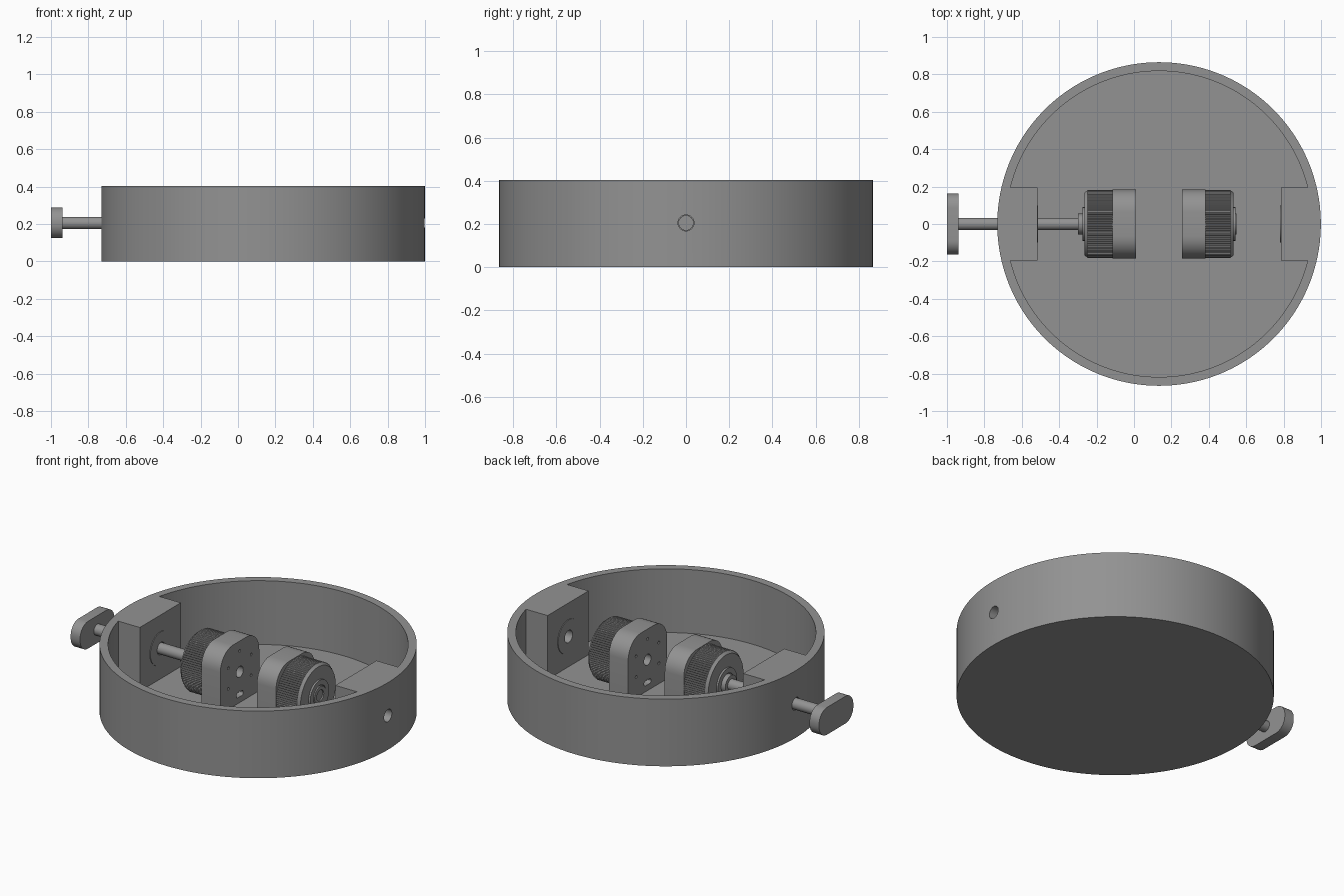
import bpy, bmesh, math
from mathutils import Vector

if "Cube" in bpy.data.objects:
    bpy.data.objects.remove(bpy.data.objects["Cube"])

grey = bpy.data.materials.new("mid_grey")
grey.diffuse_color = (0.29, 0.29, 0.29, 1)
grey.use_nodes = True
grey.node_tree.nodes["Principled BSDF"].inputs["Base Color"].default_value = grey.diffuse_color

CX, AXIS = 0.134, 0.205     # drum centre in x, shaft height in z
R_OUT, R_IN, H, FLOOR = 0.865, 0.818, 0.404, 0.02


def circle(r, n=48, cu=0.0, cv=0.0):
    return [(cu + r * math.cos(2 * math.pi * i / n), cv + r * math.sin(2 * math.pi * i / n))
            for i in range(n)]


def rounded(hw, lo, hi, r_top, r_low, n=8):
    """Rounded rectangle with separate top and bottom corner radii."""
    pts = []
    for sx, top, a0 in ((1, True, 0), (-1, True, 90), (-1, False, 180), (1, False, 270)):
        r = r_top if top else r_low
        if r == 0:
            pts.append((sx * hw, lo))
            continue
        cy = hi - r if top else lo + r
        for i in range(n + 1):
            a = math.radians(a0 + 90 * i / n)
            pts.append((sx * (hw - r) + r * math.cos(a), cy + r * math.sin(a)))
    return pts


def prism(name, pts, a, b, axis="X", end_scale=1.0):
    """Extrude a profile from a to b along z, or along x about the shaft axis."""
    bm = bmesh.new()

    def place(u, v, t):
        return Vector((t, u, v + AXIS)) if axis == "X" else Vector((u + CX, v, t))
    lo = [bm.verts.new(place(u, v, a)) for u, v in pts]
    hi = [bm.verts.new(place(u * end_scale, v * end_scale, b)) for u, v in pts]
    bm.faces.new(lo)
    bm.faces.new(hi)
    for i in range(len(pts)):
        j = (i + 1) % len(pts)
        bm.faces.new((lo[i], lo[j], hi[j], hi[i]))
    bmesh.ops.recalc_face_normals(bm, faces=bm.faces)
    me = bpy.data.meshes.new(name)
    bm.to_mesh(me)
    bm.free()
    me.materials.append(grey)
    ob = bpy.data.objects.new(name, me)
    bpy.context.collection.objects.link(ob)
    return ob


def activate(ob):
    bpy.ops.object.select_all(action="DESELECT")
    ob.select_set(True)
    bpy.context.view_layer.objects.active = ob


def cut(ob, cutters):
    """Subtract each cutter, then discard it."""
    for c in cutters:
        activate(ob)
        m = ob.modifiers.new("cut", "BOOLEAN")
        m.object, m.operation, m.solver = c, "DIFFERENCE", "EXACT"
        bpy.ops.object.modifier_apply(modifier=m.name)
        bpy.data.objects.remove(c)
    return ob


def smooth(ob, deg=25):
    activate(ob)
    bpy.ops.object.shade_smooth_by_angle(angle=math.radians(deg))


# Drum with two solid bearing blocks left standing at the ends of the cavity
a0 = math.asin(0.195 / R_IN)
arc = [(R_IN * math.cos(a0 + (math.pi - 2 * a0) * i / 64),
        R_IN * math.sin(a0 + (math.pi - 2 * a0) * i / 64)) for i in range(65)]
cavity = arc + [(-0.651, 0.195), (-0.651, -0.195)]
cavity += [(x, -y) for x, y in reversed(arc)] + [(0.651, -0.195), (0.651, 0.195)]
drum = prism("drum", circle(R_OUT, 160), 0, H, "Z")
cut(drum, [prism("cavity_cutter", cavity, FLOOR, 0.6, "Z"),
           prism("bore_cutter", circle(0.037, 32), -1.2, 1.2)])
smooth(drum)

# Thin bearing plates on the inner faces of the blocks, and the two motors
for side, s in (("left", -1), ("right", 1)):
    def X(d):
        return CX + s * d

    plate = prism(side + "_bearing_plate", circle(0.1), X(0.647), X(0.653))
    smooth(cut(plate, [prism("bore", circle(0.037, 32), X(0.6), X(0.7))]))

    # Arched mount with shaft hole, ring of screw holes and a slot
    mount = prism(side + "_motor_mount", rounded(0.185, FLOOR - AXIS, 0.185, 0.12, 0), X(0.122), X(0.249))
    holes = [prism("shaft_hole", circle(0.033, 24), X(0.1), X(0.3)),
             prism("slot", rounded(0.033, -0.15, -0.122, 0.013, 0.013, 4), X(0.1), X(0.16))]
    for k in range(6):
        a = math.radians(30 + 60 * k)
        holes.append(prism("screw_hole", circle(0.009, 10, 0.125 * math.cos(a), 0.125 * math.sin(a)),
                           X(0.1), X(0.15)))
    smooth(cut(mount, holes))

    # Finely ribbed motor body
    ribs = []
    for k in range(90):
        for j, r in enumerate((0.182, 0.182, 0.177, 0.177)):
            a = 2 * math.pi * (k + j / 4) / 90
            ribs.append((r * math.cos(a), r * math.sin(a)))
    prism(side + "_motor_body", ribs, X(0.249), X(0.383))
    smooth(prism(side + "_motor_end_cap", circle(0.18, 64), X(0.383), X(0.399), end_scale=0.93))
    boss = prism(side + "_motor_boss", circle(0.09), X(0.398), X(0.41))
    smooth(cut(boss, [prism("bore", circle(0.06, 32), X(0.405), X(0.5))]))
    collar_end = 0.434 if s < 0 else 0.414
    collar = prism(side + "_motor_collar", circle(0.055, 32), X(0.404), X(collar_end))
    smooth(cut(collar, [prism("bore", circle(0.033, 24), X(0.406), X(0.5))]))

# Shaft and thumb handle
smooth(prism("shaft", circle(0.033, 32), -0.945, -0.26))
smooth(prism("handle", rounded(0.163, -0.081, 0.083, 0.075, 0.075), -1.0, -0.937))
